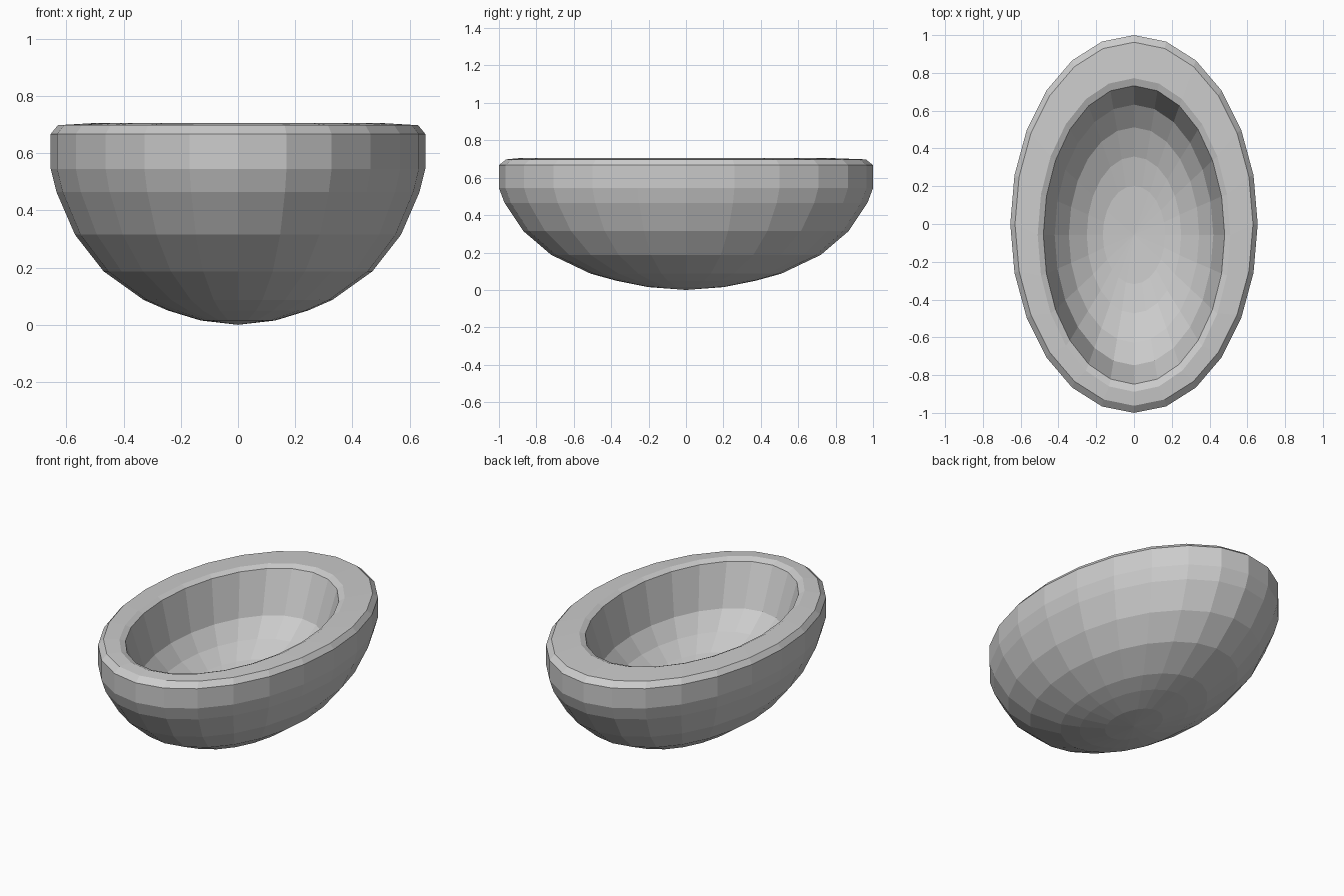
import bpy
import bmesh
from math import cos, sin, tau

cube = bpy.data.objects.get("Cube")
if cube:
    bpy.data.objects.remove(cube, do_unlink=True)

SIDES = 24

# Outer shell from the underside up to the rim: x radius, y radius, height
OUTER = [(0.13, 0.20, 0.015), (0.245, 0.375, 0.05), (0.33, 0.51, 0.087),
         (0.47, 0.72, 0.187), (0.57, 0.87, 0.315), (0.635, 0.97, 0.465),
         (0.655, 1.0, 0.545), (0.655, 1.0, 0.667), (0.63, 0.962, 0.698)]

# Hollow from the rim down to the floor, set slightly toward the front
INNER = [(0.51, 0.83, 0.705), (0.48, 0.79, 0.69), (0.42, 0.69, 0.44),
         (0.345, 0.57, 0.345), (0.25, 0.415, 0.28), (0.165, 0.26, 0.25)]
INNER_Y = -0.058
FLOOR_Z = 0.235


def add_ring(bm, rx, ry, z, y=0.0):
    return [bm.verts.new((rx * cos(tau * i / SIDES), y + ry * sin(tau * i / SIDES), z))
            for i in range(SIDES)]


def bridge(bm, low, high):
    for i in range(SIDES):
        j = (i + 1) % SIDES
        bm.faces.new((low[i], low[j], high[j], high[i]))


def fan(bm, ring, centre):
    for i in range(SIDES):
        bm.faces.new((centre, ring[i], ring[(i + 1) % SIDES]))


# Oval bowl with a thick rim
bm = bmesh.new()
rings = [add_ring(bm, *r) for r in OUTER] + [add_ring(bm, *r, INNER_Y) for r in INNER]
for low, high in zip(rings, rings[1:]):
    bridge(bm, low, high)
fan(bm, rings[0], bm.verts.new((0, 0, 0)))
fan(bm, rings[-1], bm.verts.new((0, INNER_Y, FLOOR_Z)))
bmesh.ops.recalc_face_normals(bm, faces=bm.faces[:])

mesh = bpy.data.meshes.new("oval_bowl")
bm.to_mesh(mesh)
bm.free()
bowl = bpy.data.objects.new("oval_bowl", mesh)
bpy.context.collection.objects.link(bowl)

# Plain grey finish
grey = bpy.data.materials.new("light_grey")
grey.use_nodes = True
colour = (0.6, 0.6, 0.6, 1)
grey.diffuse_color = colour
grey.node_tree.nodes["Principled BSDF"].inputs["Base Color"].default_value = colour
mesh.materials.append(grey)
